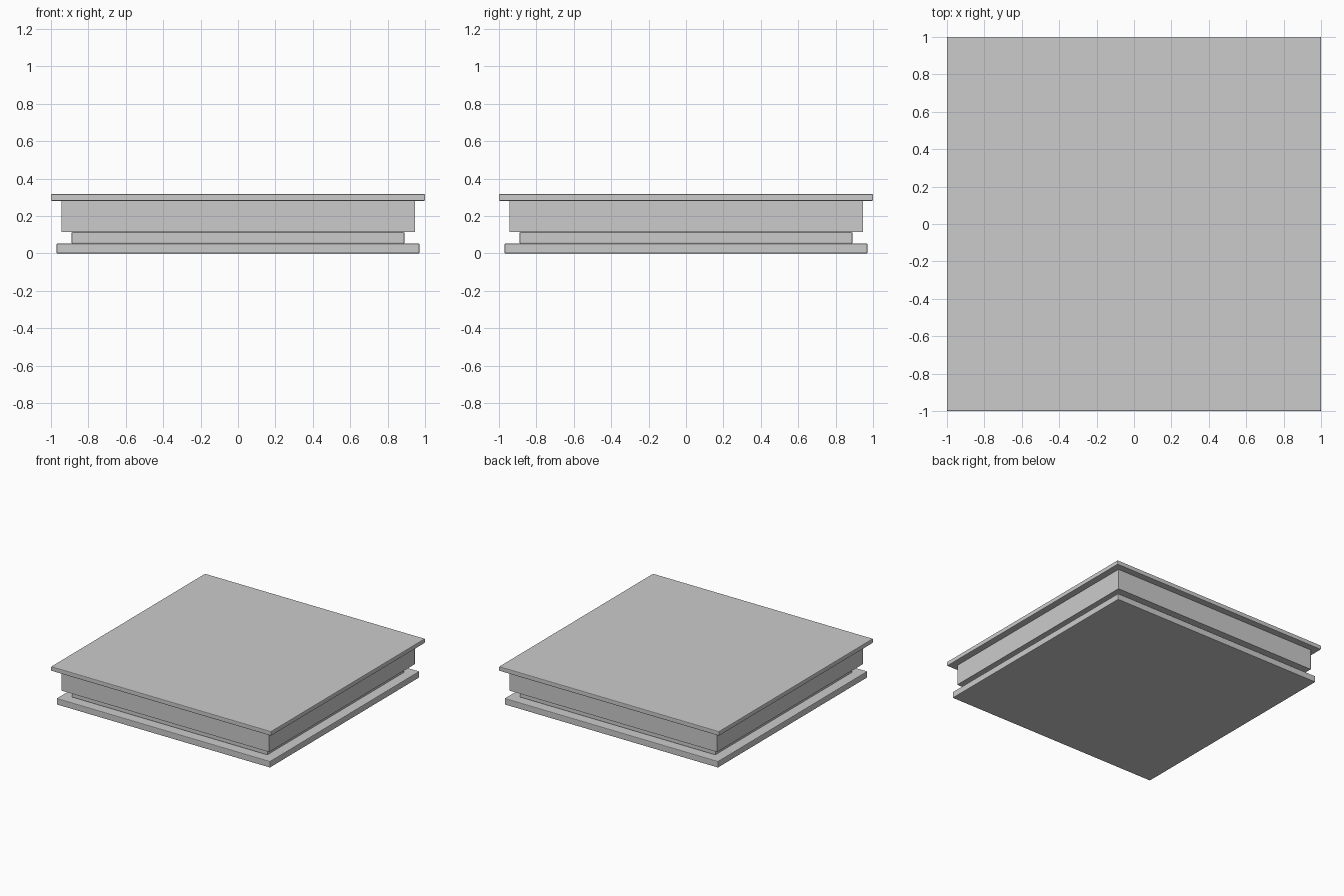
import bpy

if "Cube" in bpy.data.objects:
    bpy.data.objects.remove(bpy.data.objects["Cube"])


def slab(name, half, z0, z1, bevel=0.0):
    """Square slab centred on the z axis, with optional softened edges."""
    bpy.ops.mesh.primitive_cube_add(size=1, location=(0, 0, (z0 + z1) / 2))
    ob = bpy.context.object
    ob.name = name
    ob.scale = (2 * half, 2 * half, z1 - z0)
    bpy.ops.object.transform_apply(location=False, rotation=False, scale=True)
    if bevel:
        mod = ob.modifiers.new("soft_edges", 'BEVEL')
        mod.width = bevel
        mod.segments = 2
    return ob


# Stacked square plinth, bottom to top
slab("base_plate", 0.97, 0.0, 0.052, 0.005)
slab("recessed_neck", 0.89, 0.052, 0.113, 0.005)
slab("main_body", 0.945, 0.113, 0.281)
slab("top_plate", 1.0, 0.281, 0.317, 0.005)
